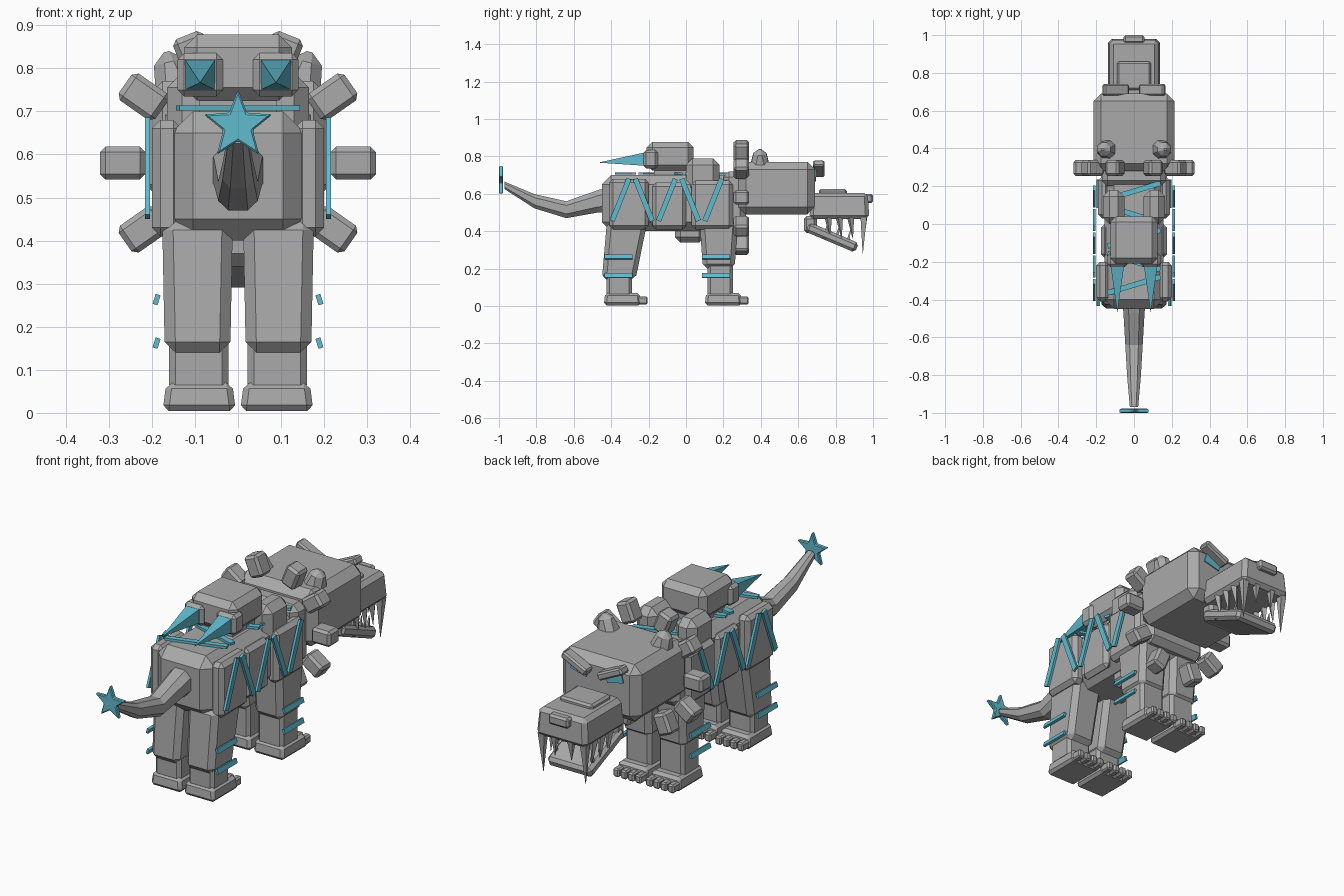
import bpy, bmesh, math
from mathutils import Vector, Matrix, Euler

if "Cube" in bpy.data.objects:
    bpy.data.objects.remove(bpy.data.objects["Cube"])


def material(name, rgb):
    m = bpy.data.materials.new(name)
    m.use_nodes = True
    m.diffuse_color = (*rgb, 1)
    m.node_tree.nodes["Principled BSDF"].inputs["Base Color"].default_value = (*rgb, 1)
    return m


GREY = material("stone grey", (0.4, 0.4, 0.4))
CYAN = material("bright cyan", (0.12, 0.5, 0.62))


def finish(name, bm, mat):
    bmesh.ops.recalc_face_normals(bm, faces=bm.faces)
    mesh = bpy.data.meshes.new(name)
    bm.to_mesh(mesh)
    bm.free()
    mesh.materials.append(mat)
    ob = bpy.data.objects.new(name, mesh)
    bpy.context.collection.objects.link(ob)
    return ob


def chamfer(bm, width):
    if width:
        bmesh.ops.bevel(bm, geom=bm.edges[:], offset=width, segments=1,
                        affect='EDGES', clamp_overlap=True)


def box(name, lo, hi, bevel=0.0, rot=(0, 0, 0), mat=GREY, taper=(1, 1), shift=0.0):
    """Chamfered block between two corners; taper and shift act on its top."""
    lo, hi = Vector(lo), Vector(hi)
    size, mid = hi - lo, (lo + hi) / 2
    bm = bmesh.new()
    bmesh.ops.create_cube(bm, size=1)
    for v in bm.verts:
        top = v.co.z > 0
        v.co = Vector(a * b for a, b in zip(v.co, size))
        if top:
            v.co.x *= taper[0]
            v.co.y = v.co.y * taper[1] + shift
    chamfer(bm, bevel)
    bm.transform(Matrix.Translation(mid) @ Euler(rot).to_matrix().to_4x4())
    return finish(name, bm, mat)


def pair(name, lo, hi, rot=(0, 0, 0), **kw):
    """Block on the left plus its mirror on the right."""
    box("left_" + name, lo, hi, rot=rot, **kw)
    box("right_" + name, (-hi[0], lo[1], lo[2]), (-lo[0], hi[1], hi[2]),
        rot=(rot[0], -rot[1], -rot[2]), **kw)


def strap(name, a, b, width, normal, mat=CYAN, thick=0.012):
    """Flat bar from a to b lying on a surface with the given normal."""
    a, b, n = Vector(a), Vector(b), Vector(normal)
    along = (b - a).normalized()
    side = n.cross(along)
    basis = Matrix((along, side, n)).transposed().to_4x4()
    bm = bmesh.new()
    bmesh.ops.create_cube(bm, size=1)
    bm.transform(Matrix.Translation((a + b) / 2) @ basis
                 @ Matrix.Diagonal(((b - a).length, width, thick, 1)))
    return finish(name, bm, mat)


def spike(name, base, tip, radius, mat=GREY, sides=4):
    base, tip = Vector(base), Vector(tip)
    bm = bmesh.new()
    bmesh.ops.create_cone(bm, cap_ends=True, segments=sides, radius1=radius, radius2=0.001,
                          depth=(tip - base).length)
    bm.transform(Matrix.Rotation(math.pi / 4, 4, 'Z'))
    turn = Vector((0, 0, 1)).rotation_difference(tip - base).to_matrix().to_4x4()
    bm.transform(Matrix.Translation((base + tip) / 2) @ turn)
    return finish(name, bm, mat)


# Torso, flank panels and belly
box("torso", (-.155, -.45, .4), (.155, .3, .7), .05)
for i, (y0, y1, x, z) in enumerate([(-.41, -.2, .2, .68), (-.18, .0, .175, .66), (.03, .25, .19, .67)]):
    pair(f"flank_panel_{i}", (.13, y0, .41), (x, y1, z), bevel=.02)
box("belly", (-.1, -.06, .34), (.1, .1, .43), .03)
box("neck", (-.17, .2, .42), (.17, .32, .72), .03)
pair("shoulder_pad", (.05, 0, .6), (.165, .18, .79), bevel=.035)

# Legs, feet and toes
for name, y0, y1 in [("hind", -.45, -.27), ("front", .09, .26)]:
    hind = name == "hind"
    pair(name + "_upper_leg", (.018, y0, .14 if hind else .2), (.17, y1, .45),
         bevel=.025, taper=(1.08, 1.2), shift=.045 if hind else 0)
    fy = -.44 if hind else .1
    pair(name + "_lower_leg", (.022, fy + .015, .05), (.16, fy + .15, .28), bevel=.015)
    pair(name + "_foot", (.005, fy, .004), (.175, fy + .2, .07), bevel=.014, taper=(.9, .92))
    for t in range(4):
        x = .012 + t * .04
        pair(f"{name}_toe_{t}", (x, fy + .18, .008), (x + .034, fy + .235, .05), bevel=.007)
    for k, z in enumerate((.162, .263)):
        by = -.435 if hind else .085
        pair(f"{name}_leg_band_{k}", (.183, by, z - .012), (.195, by + .15, z + .012),
             rot=(0, -.3, 0), mat=CYAN)

# Head, snout and jaw
box("head", (-.215, .28, .49), (.215, .69, .77), .04)
box("snout", (-.14, .66, .465), (.14, .98, .605), .02, taper=(.92, .95))
box("snout_plate", (-.09, .71, .59), (.09, .86, .625), .01)
box("nose", (-.055, .955, .55), (.055, 1, .6), .01)
pair("brow", (.025, .68, .715), (.17, .74, .752), rot=(0, -.45, 0), bevel=.008)
pair("eye", (.05, .686, .675), (.14, .695, .72), rot=(0, -.25, 0), mat=CYAN)
box("lower_jaw", (-.12, .635, .34), (.12, .925, .395), .015, rot=(-.4, 0, 0))
box("jaw_hinge", (-.11, .63, .39), (.11, .7, .48), .015)

# Teeth: upper row, long fangs and lower row
for s, side in ((1, "left"), (-1, "right")):
    for i, y in enumerate((.76, .82, .88)):
        spike(f"{side}_upper_tooth_{i}", (s * .115, y, .475), (s * .112, y + .012, .36), .02)
        spike(f"{side}_lower_tooth_{i}", (s * .1, y - .02, .36 - i * .02), (s * .1, y, .45 - i * .02), .018)
    spike(f"{side}_fang", (s * .115, .95, .475), (s * .115, .945, .28), .024)
    spike(f"{side}_front_tooth", (s * .045, .955, .475), (s * .045, .955, .38), .02)

# Ears and ring of mane blocks
pair("ear", (.1, .34, .73), (.205, .45, .84), bevel=.025, rot=(0, .25, 0), taper=(.6, .55))
for i, deg in enumerate((-68, -35, 0, 35, 68)):
    a = math.radians(deg)
    x, z = .268 * math.cos(a), .58 + .268 * math.sin(a)
    pair(f"mane_block_{i}", (x - .052, .255, z - .038), (x + .052, .338, z + .038),
         rot=(0, -a, 0), bevel=.012)

# Back pack with two rear nozzles
box("back_pack", (-.125, -.21, .725), (.125, .04, .878), .03)
box("pack_mount", (-.09, -.17, .68), (.09, .01, .74))
pair("nozzle", (.035, -.228, .735), (.14, -.15, .835), bevel=.015)
for s, side in ((1, "left"), (-1, "right")):
    spike(f"{side}_nozzle_spike", (s * .088, -.22, .785), (s * .088, -.465, .767), .05, CYAN)

# Zigzag straps on both flanks and across the back
bottom, top = .455, .68
for i in range(5):
    y = -.395 + i * .124
    z0, z1 = (bottom, top) if i % 2 == 0 else (top, bottom)
    for s, side in ((1, "left"), (-1, "right")):
        strap(f"{side}_flank_strap_{i}", (s * .21, y, z0), (s * .21, y + .09, z1), .028, (s, 0, 0))
    d = 1 if i % 2 == 0 else -1
    strap(f"back_strap_{i}", (-.14 * d, y + .03, .708), (.14 * d, y + .115, .708), .028, (0, 0, 1))

# Tail: chamfered sections lofted along a bent path (y, z, half width, half height)
path = [(-.4, .57, .062, .07), (-.47, .56, .056, .06), (-.64, .515, .046, .045),
        (-.81, .56, .036, .038), (-.97, .645, .022, .02)]
bm = bmesh.new()
rings = []
for y, z, w, h in path:
    outline = [(1, .5), (.5, 1), (-.5, 1), (-1, .5), (-1, -.5), (-.5, -1), (.5, -1), (1, -.5)]
    rings.append([bm.verts.new((u * w, y, z + v * h)) for u, v in outline])
for r, q in zip(rings, rings[1:]):
    for i in range(8):
        bm.faces.new((r[i], r[i - 1], q[i - 1], q[i]))
bm.faces.new(rings[0])
bm.faces.new(rings[-1])
finish("tail", bm, GREY)

# Star at the tail tip
bm = bmesh.new()
points = []
for i in range(10):
    a, r = math.pi / 2 + i * math.pi / 5, (.084, .036)[i % 2]
    points.append(bm.verts.new((r * math.cos(a), -1, .667 + r * math.sin(a))))
face = bm.faces.new(points)
ext = bmesh.ops.extrude_face_region(bm, geom=[face])
for v in ext["geom"]:
    if isinstance(v, bmesh.types.BMVert):
        v.co.y += .022
chamfer(bm, .004)
finish("tail_star", bm, CYAN)
